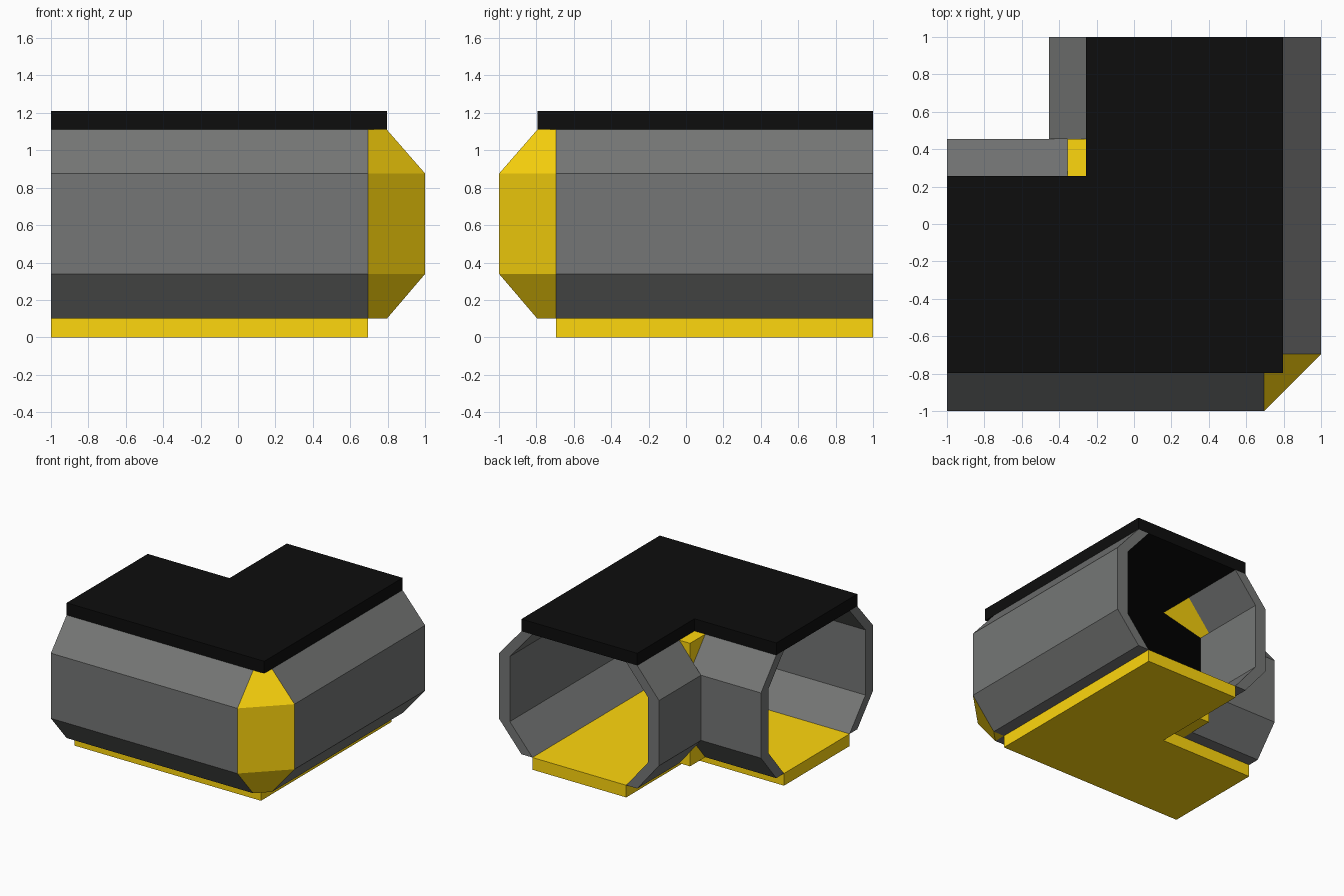
import bpy, bmesh

if "Cube" in bpy.data.objects:
    bpy.data.objects.remove(bpy.data.objects["Cube"])


def material(name, rgb):
    m = bpy.data.materials.new(name)
    m.diffuse_color = (*rgb, 1)
    m.use_nodes = True
    m.node_tree.nodes["Principled BSDF"].inputs["Base Color"].default_value = m.diffuse_color
    return m


YELLOW = material("yellow", (1.0, 0.68, 0.004))
BLACK = material("black", (0.004, 0.004, 0.004))
GREY = material("grey", (0.178, 0.183, 0.18))

# Heights of the wall bends, and the wall thickness
Z = (0.10, 0.34, 0.875, 1.11)
T = 0.10
OUT, OUT_TOP = -1.0, -0.795     # outer wall: bulge and top offsets
INN, INN_TOP = 0.455, 0.257     # inner wall: bulge and top offsets
END = -OUT_TOP - T              # where outer walls meet the corner panel


def finish(name, bm, mat):
    bmesh.ops.remove_doubles(bm, verts=bm.verts, dist=1e-4)
    bmesh.ops.dissolve_degenerate(bm, edges=bm.edges, dist=1e-4)
    bmesh.ops.recalc_face_normals(bm, faces=bm.faces)
    me = bpy.data.meshes.new(name)
    bm.to_mesh(me)
    bm.free()
    ob = bpy.data.objects.new(name, me)
    bpy.context.collection.objects.link(ob)
    me.materials.append(mat)
    return ob


def swap(p):
    """Mirror across the diagonal: one corridor arm becomes the other."""
    return (-p[1], -p[0], p[2])


def loft(name, a, b, mat):
    """Closed solid between two matching rings of points."""
    bm = bmesh.new()
    va, vb = [bm.verts.new(p) for p in a], [bm.verts.new(p) for p in b]
    n = len(a)
    half = n // 2
    for i in range(n):
        j = (i + 1) % n
        bm.faces.new((va[i], va[j], vb[j], vb[i]))
    # end caps as quads between the outer and inner skins
    for v in (va, vb):
        for i in range(half - 1):
            bm.faces.new((v[i], v[i + 1], v[n - 2 - i], v[n - 1 - i]))
    return finish(name, bm, mat)


def wall_ring(x, bulge, top):
    """Bent wall section at x: outside skin up, inside skin down."""
    t = T if bulge < 0 else -T
    skin = list(zip((top, bulge, bulge, top), Z))
    return [(x, y, z) for y, z in skin] + [(x, y + t, z) for y, z in reversed(skin)]


def l_slab(name, outer, notch, z0, z1, mat):
    """L-shaped plate."""
    pts = [(-1, -outer), (outer, -outer), (outer, 1), (-notch, 1), (-notch, notch), (-1, notch)]
    bm = bmesh.new()
    f = bm.faces.new([bm.verts.new((x, y, z0)) for x, y in pts])
    r = bmesh.ops.extrude_face_region(bm, geom=[f])
    for v in r["geom"]:
        if isinstance(v, bmesh.types.BMVert):
            v.co.z = z1
    return finish(name, bm, mat)


# Floor and roof plates
l_slab("floor", END, INN_TOP - T, 0, Z[0], YELLOW)
l_slab("roof", -OUT_TOP, INN_TOP, Z[3], Z[3] + 0.10, BLACK)

# Outer walls of both arms, joined by a chamfered corner panel
start, stop = wall_ring(-1, OUT, OUT_TOP), wall_ring(END, OUT, OUT_TOP)
loft("front_wall", start, stop, GREY)
loft("right_wall", [swap(p) for p in start], [swap(p) for p in stop], GREY)
loft("outer_corner_panel", stop, [swap(p) for p in stop], YELLOW)

# Inner walls butt together at the notch
start = wall_ring(-1, INN, INN_TOP)
loft("inner_back_wall", start, wall_ring(-INN + T, INN, INN_TOP), GREY)
loft("inner_left_wall", [swap(p) for p in start],
     [swap(p) for p in wall_ring(-INN, INN, INN_TOP)], GREY)

# Wedges filling the inner corner above and below the bend
a, b = INN - T, INN_TOP - T
for name, wide, thin in (("upper_corner_wedge", Z[3], Z[2]), ("lower_corner_wedge", Z[0], Z[1])):
    bm = bmesh.new()
    for x, y, z in ((-a, b, wide), (-b, b, wide), (-b, INN, wide), (-a, INN, wide),
                    (-a, a, thin), (-a, INN, thin)):
        bm.verts.new((x, y, z))
    bmesh.ops.convex_hull(bm, input=bm.verts)
    bmesh.ops.dissolve_limit(bm, angle_limit=0.01, verts=bm.verts, edges=bm.edges)
    finish(name, bm, YELLOW)
